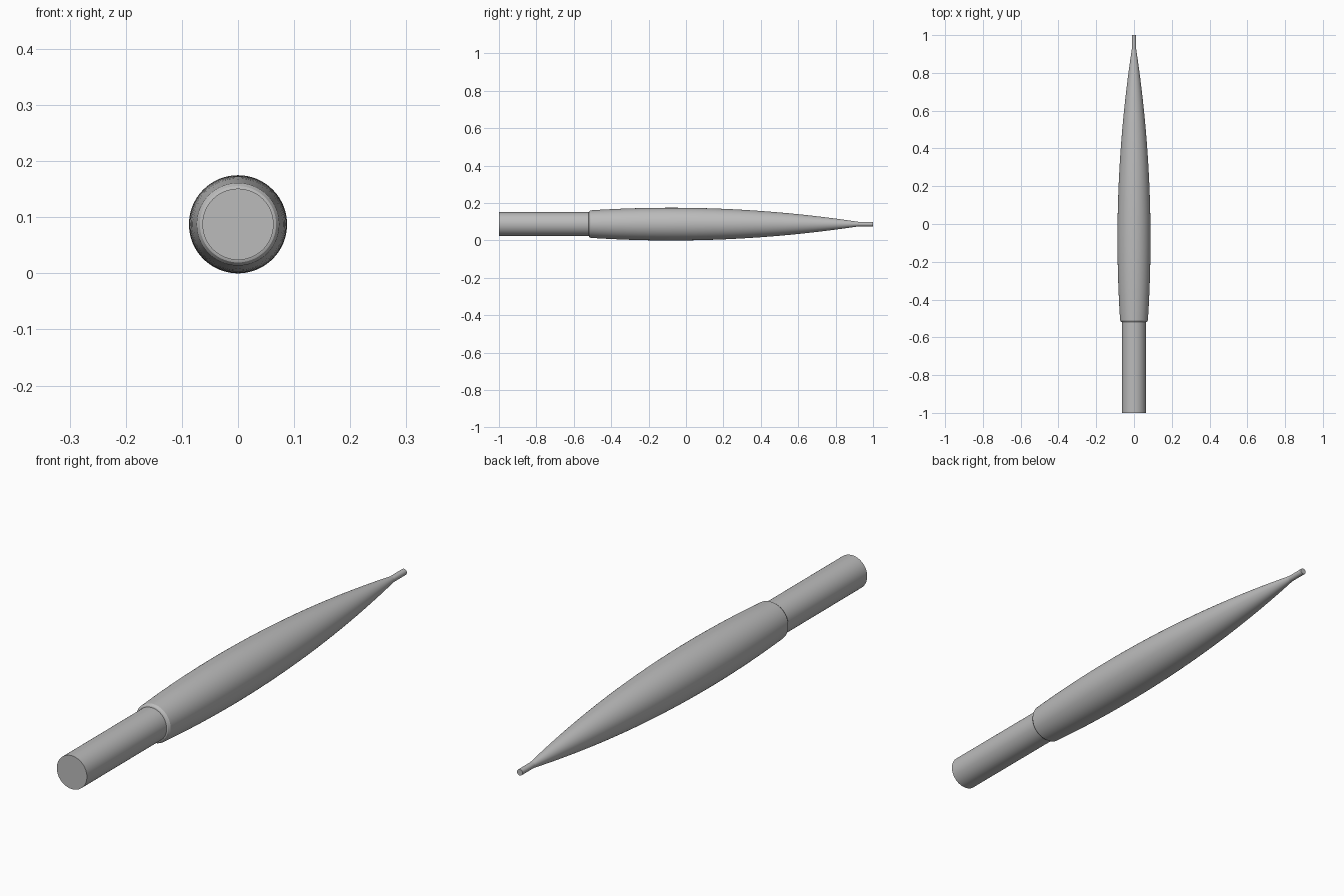
import bpy, bmesh
from math import cos, sin, tau, radians

cube = bpy.data.objects.get("Cube")
if cube:
    bpy.data.objects.remove(cube, do_unlink=True)

SIDES = 64
AXIS_Z = 0.0875

grey = bpy.data.materials.new("plain grey")
grey.use_nodes = True
colour = (0.5, 0.5, 0.5, 1)
grey.diffuse_color = colour
grey.node_tree.nodes["Principled BSDF"].inputs["Base Color"].default_value = colour


def turned_part(name, profile):
    """Turn a list of (y, radius) points about the long axis, with flat ends."""
    bm = bmesh.new()
    rings = [[bm.verts.new((r * cos(tau * i / SIDES), y, AXIS_Z + r * sin(tau * i / SIDES)))
              for i in range(SIDES)] for y, r in profile]
    for a, b in zip(rings, rings[1:]):
        for i in range(SIDES):
            j = (i + 1) % SIDES
            bm.faces.new((a[i], a[j], b[j], b[i]))
    bm.faces.new(rings[0])
    bm.faces.new(rings[-1])
    bmesh.ops.recalc_face_normals(bm, faces=bm.faces)
    mesh = bpy.data.meshes.new(name)
    bm.to_mesh(mesh)
    bm.free()
    mesh.materials.append(grey)
    obj = bpy.data.objects.new(name, mesh)
    bpy.context.collection.objects.link(obj)
    bpy.ops.object.select_all(action="DESELECT")
    obj.select_set(True)
    bpy.context.view_layer.objects.active = obj
    bpy.ops.object.shade_smooth_by_angle(angle=radians(25))
    return obj


def belly(y):
    """Radius of the swelling body, widest a little ahead of the middle."""
    return AXIS_Z - 0.075 * (y + 0.08) ** 2


# Straight cylindrical shank
turned_part("shank", [(-1.0, 0.0635), (-0.51, 0.0635)])

# Swelling body with a chamfered shoulder, tapering to a thin tip
start, end, steps = -0.51, 0.925, 28
curve = [start + (end - start) * i / steps for i in range(steps + 1)]
turned_part("body", [(-0.52, 0.0635), (-0.518, 0.068)] + [(y, belly(y)) for y in curve])

# Thin straight tip
turned_part("tip", [(end, belly(end)), (1.0, belly(end))])
